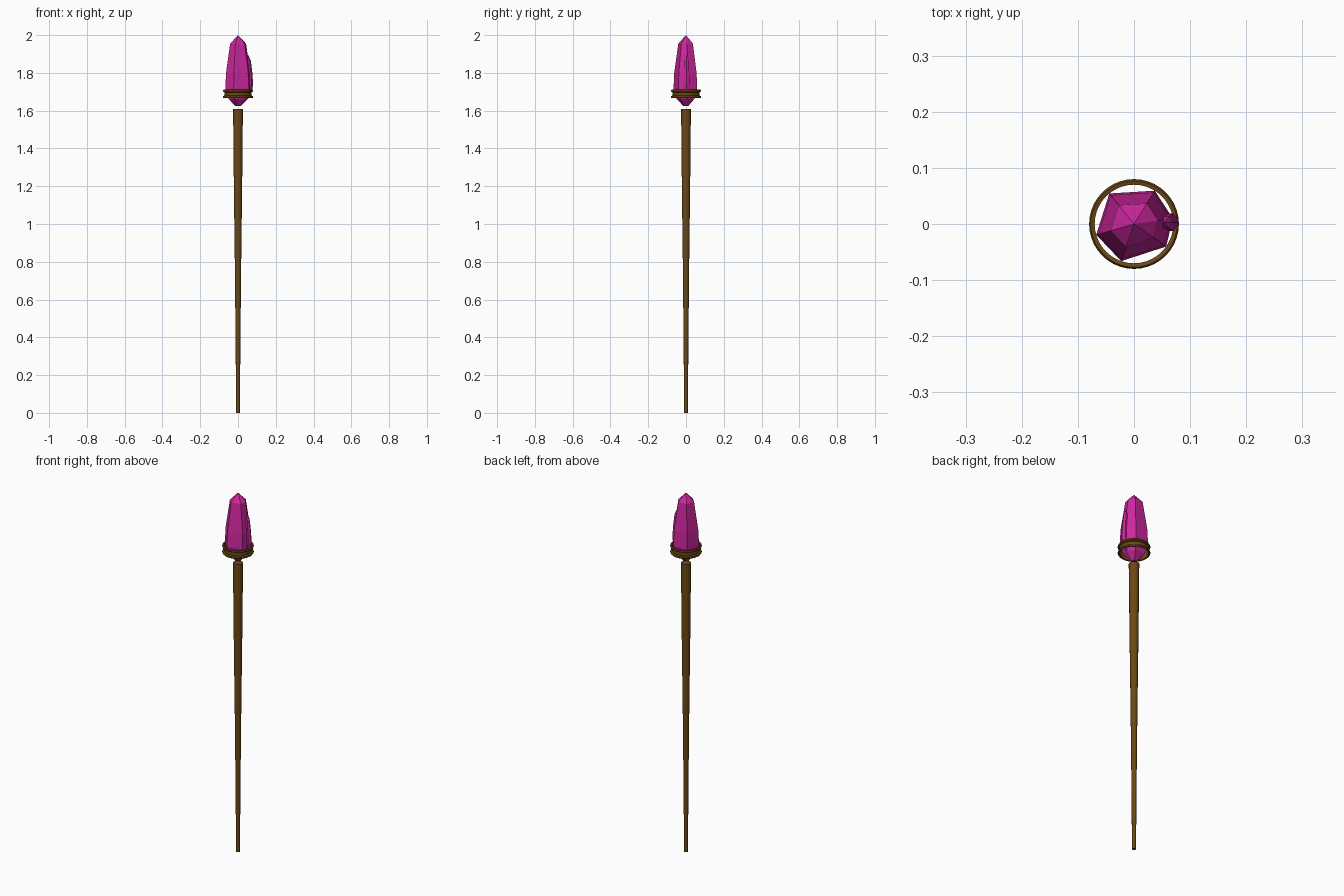
import bpy, bmesh
from math import radians, cos, sin, pi

if "Cube" in bpy.data.objects:
    bpy.data.objects.remove(bpy.data.objects["Cube"])


def material(name, color):
    m = bpy.data.materials.new(name)
    m.diffuse_color = color
    m.use_nodes = True
    m.node_tree.nodes["Principled BSDF"].inputs["Base Color"].default_value = m.diffuse_color
    return m


def loft(name, profile, angles, mat, center=(0, 0), closed=False):
    """Sweep (radius, z) points around z; zero radius makes a tip."""
    bm = bmesh.new()
    rings = []
    for r, z, dx in [(p + (0,))[:3] for p in profile]:
        cx, cy = center[0] + dx, center[1]
        if r == 0:
            rings.append([bm.verts.new((cx, cy, z))] * len(angles))
        else:
            rings.append([bm.verts.new((cx + r * cos(a), cy + r * sin(a), z)) for a in angles])
    n = len(angles)
    pairs = list(zip(rings, rings[1:])) + ([(rings[-1], rings[0])] if closed else [])
    for lo, hi in pairs:
        for i in range(n):
            j = (i + 1) % n
            bm.faces.new(dict.fromkeys((lo[i], lo[j], hi[j], hi[i])))
    if not closed:
        for ring in (rings[0], rings[-1]):
            if ring[0] is not ring[1]:
                bm.faces.new(ring)
    bmesh.ops.recalc_face_normals(bm, faces=bm.faces)
    mesh = bpy.data.meshes.new(name)
    bm.to_mesh(mesh)
    bm.free()
    mesh.materials.append(mat)
    ob = bpy.data.objects.new(name, mesh)
    bpy.context.collection.objects.link(ob)
    return ob


def smooth(ob, angle):
    bpy.ops.object.select_all(action='DESELECT')
    ob.select_set(True)
    bpy.context.view_layer.objects.active = ob
    bpy.ops.object.shade_smooth_by_angle(angle=radians(angle))


def around(n):
    return [2 * pi * i / n for i in range(n)]


wood = material("wood", (0.15, 0.065, 0.007, 1))
magenta = material("crystal", (0.62, 0.02, 0.34, 1))

# Tapered shaft
shaft = loft("shaft", [(0.010, 0), (0.013, 0.4), (0.017, 0.8), (0.022, 1.2), (0.026, 1.61)],
             around(16), wood)
smooth(shaft, 40)

# Floating spool-shaped collar around the crystal
collar = loft("collar", [(0.070, 1.668), (0.077, 1.666), (0.080, 1.671), (0.078, 1.677),
                         (0.071, 1.680), (0.071, 1.697), (0.078, 1.700), (0.080, 1.705),
                         (0.077, 1.711), (0.070, 1.709)], around(40), wood, closed=True)
smooth(collar, 40)

# Large irregular six-sided crystal
loft("main_crystal", [(0.014, 1.624), (0.052, 1.662), (0.065, 1.70), (0.070, 1.715),
                      (0.066, 1.80), (0.043, 1.955), (0, 2.0)],
     [radians(a) for a in (8, 58, 129, 196, 251, 325)], magenta)

# Small crystal growing from its side
loft("side_crystal", [(0.006, 1.665, -0.012), (0.018, 1.70, -0.006), (0.018, 1.74),
                      (0.016, 1.80, -0.002), (0.012, 1.865, -0.006), (0, 1.895, -0.008)],
     around(6), magenta, center=(0.062, 0.003))
